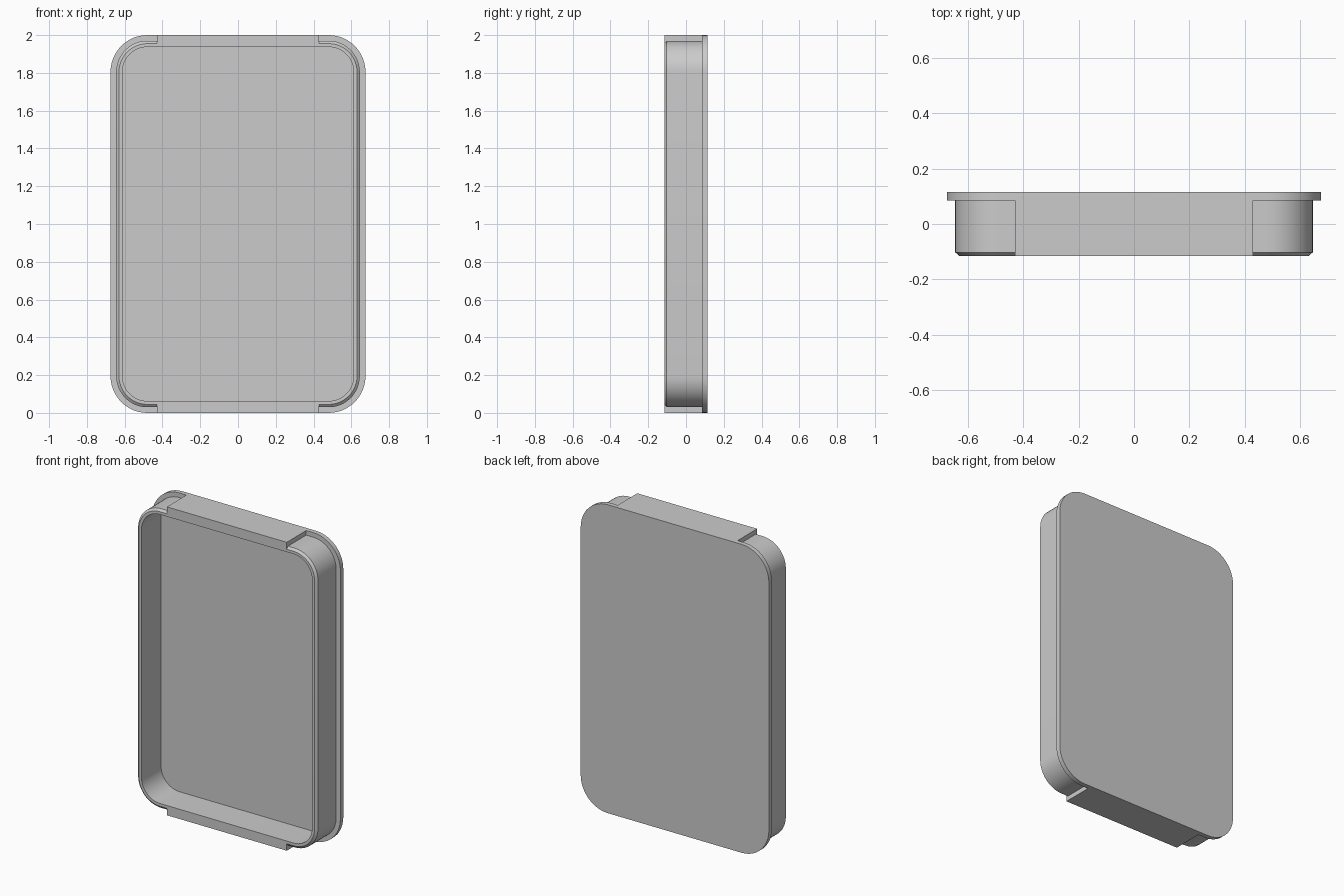
import bpy, bmesh
from math import sin, cos, pi, radians

cube = bpy.data.objects.get("Cube")
if cube:
    bpy.data.objects.remove(cube, do_unlink=True)

grey = bpy.data.materials.new("plain grey")
grey.use_nodes = True
colour = (0.6, 0.6, 0.6, 1)
grey.diffuse_color = colour
grey.node_tree.nodes["Principled BSDF"].inputs["Base Color"].default_value = colour

HALF_W, HEIGHT, RADIUS = 0.675, 2.0, 0.195
BACK, FLOOR, FRONT = 0.115, 0.085, -0.115


def add_object(name, bm):
    bmesh.ops.recalc_face_normals(bm, faces=bm.faces)
    mesh = bpy.data.meshes.new(name)
    bm.to_mesh(mesh)
    bm.free()
    mesh.materials.append(grey)
    obj = bpy.data.objects.new(name, mesh)
    bpy.context.collection.objects.link(obj)
    return obj


def rounded_loop(bm, inset, y, steps=12):
    """Rounded rectangle at depth y, offset inward from the back plate outline."""
    r = RADIUS - inset
    cx, cz = HALF_W - RADIUS, HEIGHT / 2 - RADIUS
    loop = []
    for k, (sx, sz) in enumerate([(1, 1), (-1, 1), (-1, -1), (1, -1)]):
        for i in range(steps + 1):
            a = pi / 2 * (k + i / steps)
            loop.append(bm.verts.new((sx * cx + r * cos(a), y,
                                      HEIGHT / 2 + sz * cz + r * sin(a))))
    return loop


# Tray: flange, outer wall, chamfered rim, inner wall and floor in one shell
bm = bmesh.new()
profile = [(0, BACK), (0, FLOOR), (0.03, FLOOR), (0.03, -0.102),
           (0.045, FRONT), (0.063, FRONT), (0.063, FLOOR)]
loops = [rounded_loop(bm, inset, y) for inset, y in profile]
for a, b in zip(loops, loops[1:]):
    for i in range(len(a)):
        j = (i + 1) % len(a)
        bm.faces.new((a[i], a[j], b[j], b[i]))
bm.faces.new(loops[0])
bm.faces.new(loops[-1])
tray = add_object("tray", bm)


# Flush blocks on the top and bottom walls, joined to the tray
def end_block(name, z0, z1):
    bm = bmesh.new()
    bmesh.ops.create_cube(bm, size=1)
    for v in bm.verts:
        v.co = (v.co.x * 0.86,
                FRONT if v.co.y < 0 else 0.1,
                z0 if v.co.z < 0 else z1)
    return add_object(name, bm)


bpy.context.view_layer.objects.active = tray
for name, z0, z1 in [("top_block", HEIGHT - 0.05, HEIGHT), ("bottom_block", 0, 0.05)]:
    block = end_block(name, z0, z1)
    join = tray.modifiers.new(name, 'BOOLEAN')
    join.operation = 'UNION'
    join.solver = 'EXACT'
    join.object = block
    bpy.ops.object.modifier_apply(modifier=join.name)
    bpy.data.objects.remove(block, do_unlink=True)

# Smooth corners, crisp edges
bpy.ops.object.select_all(action='DESELECT')
tray.select_set(True)
bpy.ops.object.shade_smooth_by_angle(angle=radians(30))
